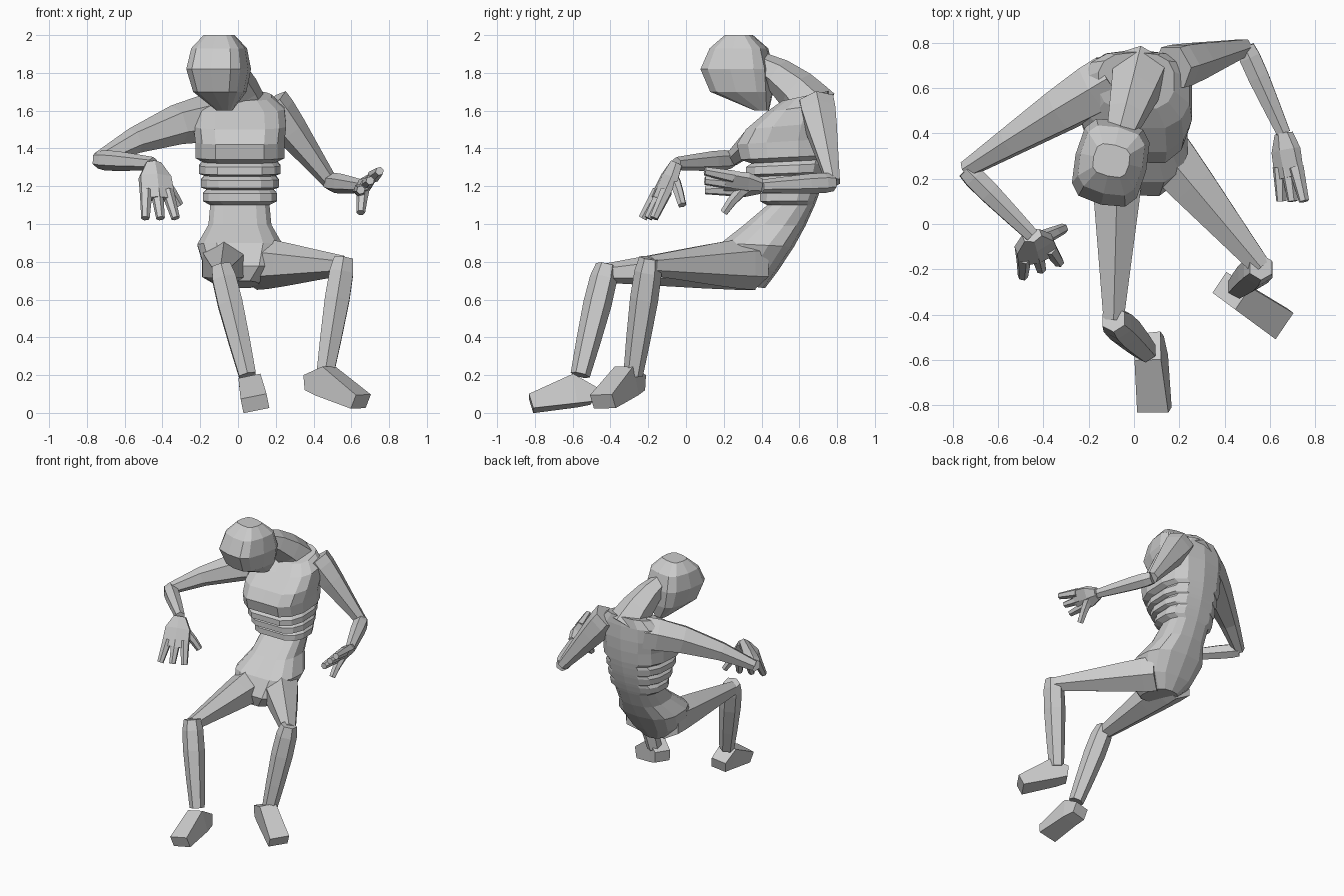
import bpy, bmesh, math
from mathutils import Vector

cube = bpy.data.objects.get("Cube")
if cube:
    bpy.data.objects.remove(cube)

GREY = (0.6, 0.6, 0.6, 1)
clay = bpy.data.materials.new("grey_clay")
clay.use_nodes = True
clay.diffuse_color = GREY
clay.node_tree.nodes["Principled BSDF"].inputs["Base Color"].default_value = GREY


def loft(name, rings):
    """Skin a list of equal point rings and cap both ends."""
    bm = bmesh.new()
    rows = [[bm.verts.new(point) for point in ring] for ring in rings]
    for lower, upper in zip(rows, rows[1:]):
        for i in range(len(lower)):
            bm.faces.new((lower[i - 1], lower[i], upper[i], upper[i - 1]))
    bm.faces.new(rows[0])
    bm.faces.new(rows[-1])
    bmesh.ops.recalc_face_normals(bm, faces=bm.faces)
    mesh = bpy.data.meshes.new(name)
    bm.to_mesh(mesh)
    bm.free()
    mesh.materials.append(clay)
    obj = bpy.data.objects.new(name, mesh)
    bpy.context.collection.objects.link(obj)
    return obj


def tube(name, stations, side, sides=6):
    """Faceted tube through stations of (centre, half width, half height)."""
    centres = [station[0] for station in stations]
    last = len(centres) - 1
    grow = 1 / math.cos(math.pi / sides)
    rings = []
    for i, (centre, width, height) in enumerate(stations):
        fore = (centres[min(i + 1, last)] - centres[max(i - 1, 0)]).normalized()
        across = (side - fore * side.dot(fore)).normalized()
        up = fore.cross(across)
        angles = [(k + 0.5) * math.tau / sides for k in range(sides)]
        rings.append([centre + grow * (across * width * math.cos(a) + up * height * math.sin(a))
                      for a in angles])
    return loft(name, rings)


def limb(name, start, end, thick, thin, side, bulge=0.0, lift=0.0):
    """Tapering limb that swells near its upper end and may arch upward."""
    stations = []
    for t in (0, 0.12, 0.35, 0.7, 1):
        swell = math.sin(math.pi * t ** 0.6)
        radius = (thick + (thin - thick) * t) * (1 + bulge * swell)
        centre = start.lerp(end, t) + Vector((0, 0, lift * math.sin(math.pi * t)))
        stations.append((centre, radius, radius))
    tube(name, stations, side)


def slices(name, sections, sides, power, tilt=0.0, notch=0.0):
    """Stacked rounded-box slices: height, front y, back y, half width."""
    rings = []
    for z, front, back, width in sections:
        ring = []
        for k in range(sides):
            angle = k * math.tau / sides
            c, s = (math.copysign(abs(v) ** power, v) for v in (math.cos(angle), math.sin(angle)))
            if k == 0:
                c -= notch
            ring.append(Vector((width * s, (front + back) / 2 + (front - back) / 2 * c,
                                z + tilt * (z - 1.1) * (1 - c) / 2)))
        rings.append(ring)
    return loft(name, rings)


def curved_back(z):
    return 0.77 - 0.55 * (1.5 - z) ** 2


# Torso: pelvis and hollow belly, stepped ribs, then chest
outline = [(0.7, 0.14, 0.1), (0.78, 0.11, 0.19), (0.9, 0.17, 0.23), (1, 0.3, 0.17), (1.1, 0.42, 0.16)]
for rib in range(3):
    z, front, width = 1.12 + 0.07 * rib, 0.38 - 0.04 * rib, 0.2 + 0.01 * rib
    outline += [(z, front, width), (z + 0.04, front, width), (z + 0.06, front + 0.03, width - 0.02)]
outline += [(1.34, 0.27, 0.24), (1.42, 0.25, 0.24), (1.5, 0.3, 0.25), (1.59, 0.41, 0.24), (1.65, 0.5, 0.17)]
torso = slices("torso", [(z, front, curved_back(z), width) for z, front, width in outline],
               14, 0.75, tilt=0.1, notch=0.08)
torso.location.x = 0.01

# Neck and bowed, turned head
RIGHT = Vector((1, 0, 0))
BACK = Vector((0, 1, 0))
limb("neck", Vector((0.03, 0.68, 1.6)), Vector((-0.06, 0.4, 1.84)), 0.12, 0.06, RIGHT, lift=0.03)
head = slices("head", [(1.6, 0.09, 0.16, 0.04), (1.7, -0.15, 0.18, 0.13), (1.82, -0.2, 0.18, 0.16),
                       (1.93, -0.15, 0.15, 0.14), (2, -0.07, 0.07, 0.08)], 12, 0.6)
head.location = (-0.1, 0.28, 0)
head.rotation_euler.z = -0.23

# Arms, bent at the elbows
right_elbow, right_wrist = Vector((-0.74, 0.24, 1.34)), Vector((-0.45, -0.05, 1.32))
left_elbow, left_wrist = Vector((0.49, 0.78, 1.22)), Vector((0.66, 0.4, 1.2))
limb("right_upper_arm", Vector((-0.1, 0.64, 1.57)), right_elbow, 0.11, 0.035, BACK, 0.1, 0.04)
limb("right_forearm", right_elbow, right_wrist, 0.04, 0.03, BACK, 0.25)
limb("left_upper_arm", Vector((0.17, 0.69, 1.64)), left_elbow, 0.09, 0.035, BACK, 0.1)
limb("left_forearm", left_elbow, left_wrist, 0.04, 0.03, RIGHT, 0.25)


def hand(prefix, wrist, tip, spread, thumb_tip):
    """Flat palm, three fingers fanned along the spread vector, and a thumb."""
    reach = spread.length
    tube(prefix + "_palm", [(wrist, 0.04, 0.03), (wrist.lerp(tip, 0.25), reach, 0.035),
                            (wrist.lerp(tip, 0.65), reach * 1.1, 0.025)], spread)
    fingers = {"first_finger": -1, "middle_finger": 0, "last_finger": 1}
    for label, place in fingers.items():
        root = wrist.lerp(tip, 0.5) + spread * place * 0.7
        limb(f"{prefix}_{label}", root, tip + spread * place, 0.03, 0.02, spread)
    limb(prefix + "_thumb", wrist.lerp(tip, 0.2), thumb_tip, 0.03, 0.02, spread, 0.1, 0.02)


hand("right", right_wrist, Vector((-0.41, -0.2, 1.03)), Vector((0.08, 0.03, 0)), Vector((-0.31, -0.02, 1.1)))
hand("left", left_wrist, Vector((0.7, 0.1, 1.23)), Vector((0.05, 0, 0.05)), Vector((0.65, 0.2, 1.06)))

# Legs, bent at the knees
right_knee, right_ankle = Vector((-0.09, -0.42, 0.74)), Vector((0.05, -0.56, 0.2))
left_knee, left_ankle = Vector((0.56, -0.19, 0.78)), Vector((0.46, -0.28, 0.2))
limb("right_thigh", Vector((-0.07, 0.36, 0.79)), right_knee, 0.12, 0.045, RIGHT, 0.05)
limb("left_thigh", Vector((0.1, 0.36, 0.79)), left_knee, 0.12, 0.045, RIGHT, 0.05)
for prefix, knee, ankle in (("right", right_knee, right_ankle), ("left", left_knee, left_ankle)):
    cap = Vector((0, 0, 0.04))
    limb(prefix + "_shin", knee + cap, ankle, 0.05, 0.045, RIGHT, 0.35)


def foot(name, heel, toe, side):
    """Square-cut wedge, tallest under the ankle."""
    tube(name, [(heel.lerp(toe, t) + Vector((0, 0, lift)), 0.055 + 0.015 * t, height)
                for t, lift, height in ((0, 0, 0.04), (0.3, 0.04, 0.08), (1, 0, 0.04))], side, 4)


foot("right_foot", Vector((0.07, -0.49, 0.09)), Vector((0.09, -0.82, 0.05)), Vector((1, 0, 0.2)))
foot("left_foot", Vector((0.38, -0.26, 0.16)), Vector((0.65, -0.44, 0.06)), Vector((0.6, 0.8, 0)))
